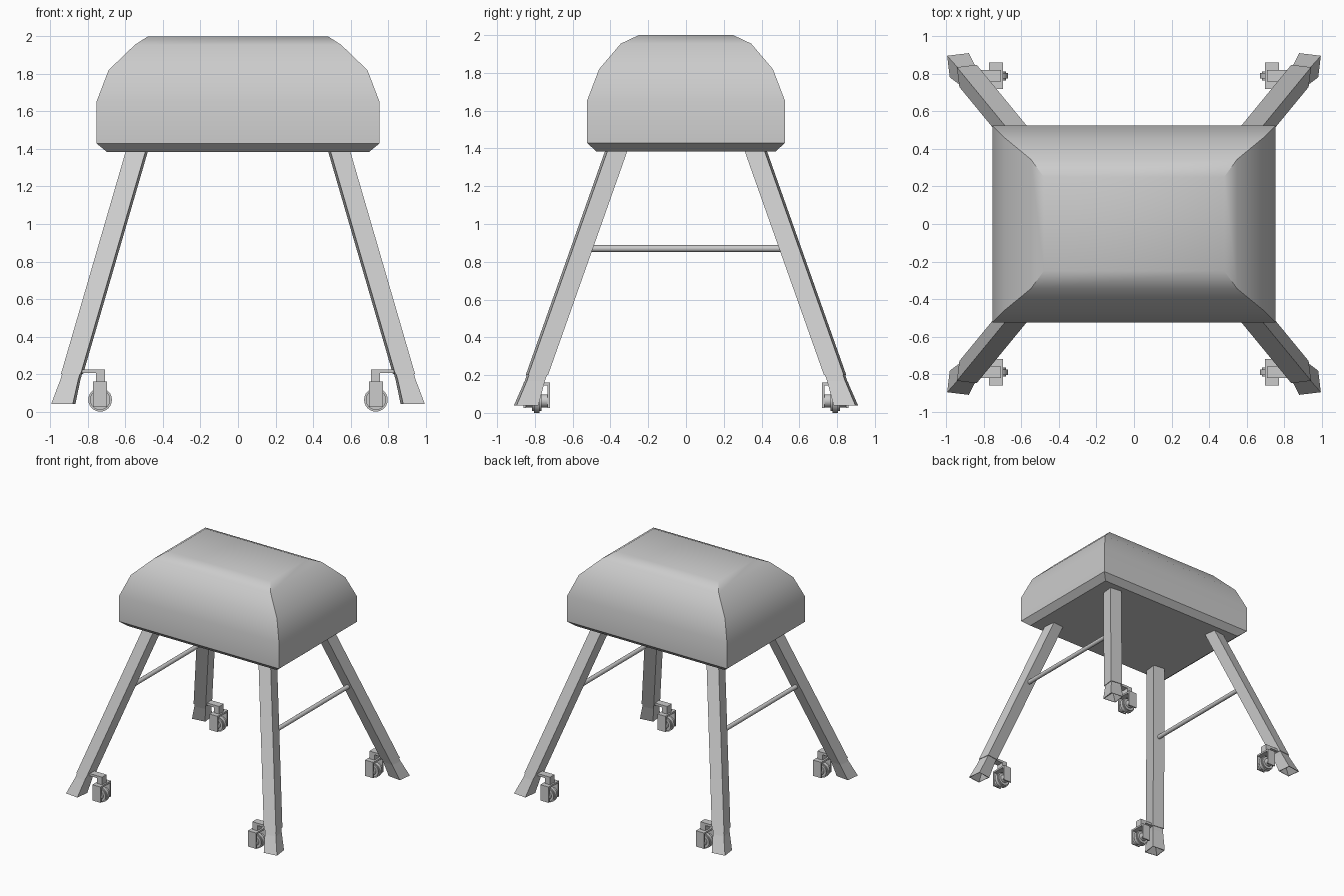
import bpy, bmesh, math
from mathutils import Vector, Matrix

if "Cube" in bpy.data.objects:
    bpy.data.objects.remove(bpy.data.objects["Cube"])


def finish(bm, name, angle=None):
    bmesh.ops.recalc_face_normals(bm, faces=bm.faces)
    me = bpy.data.meshes.new(name)
    bm.to_mesh(me)
    bm.free()
    ob = bpy.data.objects.new(name, me)
    bpy.context.collection.objects.link(ob)
    if angle:
        bpy.ops.object.select_all(action='DESELECT')
        ob.select_set(True)
        bpy.context.view_layer.objects.active = ob
        bpy.ops.object.shade_smooth_by_angle(angle=math.radians(angle))
    return ob


def loft(name, rings, turn=0, angle=None):
    """Join rectangular rings (cx, cy, z, half_x, half_y) into a capped solid."""
    bm = bmesh.new()
    c, s = math.cos(turn), math.sin(turn)
    loops = []
    for cx, cy, z, hx, hy in rings:
        loops.append([bm.verts.new((cx + a * hx * c - b * hy * s, cy + a * hx * s + b * hy * c, z))
                      for a, b in ((-1, -1), (1, -1), (1, 1), (-1, 1))])
    for lo, hi in zip(loops, loops[1:]):
        for i in range(4):
            j = (i + 1) % 4
            bm.faces.new((lo[i], lo[j], hi[j], hi[i]))
    bm.faces.new(loops[0])
    bm.faces.new(loops[-1])
    return finish(bm, name, angle)


def box(bm, x0, x1, y0, y1, z0, z1):
    size = Vector((abs(x1 - x0), abs(y1 - y0), z1 - z0))
    mid = Vector(((x0 + x1) / 2, (y0 + y1) / 2, (z0 + z1) / 2))
    bmesh.ops.create_cube(bm, size=1, matrix=Matrix.Translation(mid) @ Matrix.Diagonal((*size, 1)))


def rod(bm, center, radius, length, sides):
    """Cylinder running along y."""
    m = Matrix.Translation(center) @ Matrix.Rotation(math.pi / 2, 4, 'X')
    bmesh.ops.create_cone(bm, cap_ends=True, segments=sides, radius1=radius, radius2=radius,
                          depth=length, matrix=m)


# padded body with rounded top and chamfered underside
body = [(0.70, 0.475, 1.385), (0.755, 0.525, 1.43), (0.755, 0.525, 1.65),
        (0.69, 0.46, 1.82), (0.55, 0.345, 1.955), (0.48, 0.25, 2.0)]
loft("body", [(0, 0, z, hx, hy) for hx, hy, z in body], angle=35)


def leg_center(z):
    t = 1.385 - z
    return 0.54 + 0.291 * t, 0.37 + 0.354 * t


for sx in (-1, 1):
    for sy in (-1, 1):
        tag = ("front" if sy < 0 else "back") + ("_right" if sx > 0 else "_left")
        turn = math.radians(-7) * sx * sy

        def ring(z, h):
            x, y = leg_center(z)
            return (sx * x, sy * y, z, h, h)

        # splayed leg
        loft(tag + "_leg", [ring(0.2, 0.053), ring(1.42, 0.053)], turn)
        # flared, hollowed foot
        loft(tag + "_foot", [ring(0.21, 0.048), ring(0.17, 0.048), ring(0.04, 0.058),
                             ring(0.04, 0.054), ring(0.10, 0.004)], turn)

        # caster bracket: arm, post and fork
        cx, cy = 0.735, 0.79
        bm = bmesh.new()
        box(bm, sx * 0.71, sx * 0.86, sy * 0.76, sy * 0.82, 0.205, 0.225)
        box(bm, sx * 0.71, sx * 0.757, sy * 0.76, sy * 0.82, 0.155, 0.215)
        box(bm, sx * 0.697, sx * 0.773, sy * 0.72, sy * 0.86, 0.145, 0.16)
        for y0, y1 in ((0.72, 0.732), (0.848, 0.86)):
            box(bm, sx * 0.697, sx * 0.773, sy * y0, sy * y1, 0.025, 0.15)
        finish(bm, tag + "_caster_bracket")

        # caster wheel with hub
        bm = bmesh.new()
        rod(bm, (sx * cx, sy * cy, 0.063), 0.063, 0.028, 24)
        rod(bm, (sx * cx, sy * cy, 0.063), 0.054, 0.048, 24)
        rod(bm, (sx * cx, sy * cy, 0.063), 0.034, 0.12, 16)
        finish(bm, tag + "_caster_wheel", 35)

    # crossbar joining front and back legs
    bm = bmesh.new()
    rod(bm, (sx * leg_center(0.87)[0], 0, 0.87), 0.018, 1.08, 16)
    finish(bm, ("right" if sx > 0 else "left") + "_crossbar", 35)
